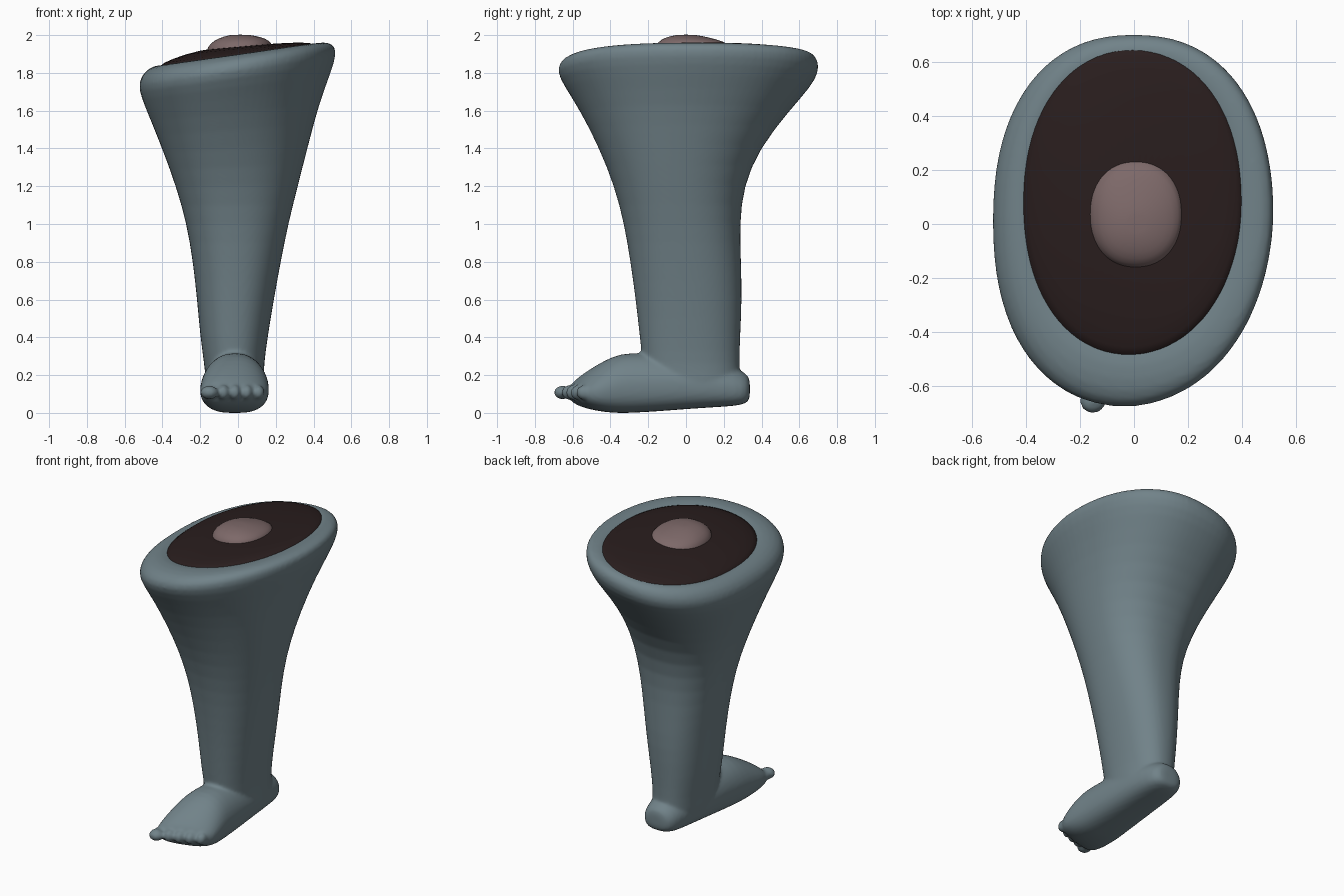
import bpy, bmesh, math
from mathutils import Matrix, Vector


def material(name, rgb):
    m = bpy.data.materials.new(name)
    m.diffuse_color = (*rgb, 1)
    return m


SKIN = material("grey blue skin", (0.165, 0.225, 0.25))
FLESH = material("dark flesh", (0.022, 0.0125, 0.0125))
BONE = material("dull pink bone", (0.205, 0.14, 0.14))


def finish(bm, name, mat, subdivide=True):
    bmesh.ops.recalc_face_normals(bm, faces=bm.faces)
    me = bpy.data.meshes.new(name)
    bm.to_mesh(me)
    bm.free()
    me.materials.append(mat)
    for p in me.polygons:
        p.use_smooth = True
    ob = bpy.data.objects.new(name, me)
    bpy.context.collection.objects.link(ob)
    if subdivide:
        ob.modifiers.new("smooth", 'SUBSURF').levels = 1
        ob.modifiers["smooth"].render_levels = 1
    return ob


def loft(name, mat, rings, place, power=2.0, low_power=None, n=40):
    """Skin rings of (station, a0, a1, b0, b1, ...) and close both ends."""
    bm = bmesh.new()
    loops = []
    for r in rings:
        s, a0, a1, b0, b1 = r[:5]
        loop = []
        for i in range(n):
            t = 2 * math.pi * i / n
            c, d = math.cos(t), math.sin(t)
            p = low_power if low_power and d < 0 else power
            c = math.copysign(abs(c) ** (2 / p), c)
            d = math.copysign(abs(d) ** (2 / p), d)
            a = (a0 + a1) / 2 + (a1 - a0) / 2 * c
            b = (b0 + b1) / 2 + (b1 - b0) / 2 * d
            loop.append(bm.verts.new(place(s, a, b, d, r)))
        loops.append(loop)
    for p, q in zip(loops, loops[1:]):
        for i in range(n):
            j = (i + 1) % n
            bm.faces.new((p[i], p[j], q[j], q[i]))
    for loop in (loops[0], loops[-1]):
        mid = bm.verts.new(sum((v.co for v in loop), Vector()) / n)
        for i in range(n):
            bm.faces.new((loop[i], loop[(i + 1) % n], mid))
    return finish(bm, name, mat)


def upright(s, a, b, d, r):
    # the last number of a ring is its sideways tilt; front right corner is fuller inward
    k = 1 - 0.35 * max(a, 0) * max(-b, 0)
    return (a * k, b * k, s + r[5] * a)


# Leg: z, x range, y range, tilt
leg = loft("leg", SKIN, [
    (0.10, -0.165, 0.135, -0.20, 0.28, 0),
    (0.18, -0.172, 0.138, -0.22, 0.288, 0),
    (0.25, -0.178, 0.137, -0.228, 0.282, 0),
    (0.40, -0.20, 0.157, -0.245, 0.287, 0),
    (0.60, -0.217, 0.19, -0.267, 0.297, 0),
    (0.80, -0.239, 0.227, -0.295, 0.292, 0),
    (1.00, -0.272, 0.267, -0.328, 0.285, 0),
    (1.20, -0.327, 0.32, -0.38, 0.305, 0.02),
    (1.40, -0.395, 0.375, -0.46, 0.39, 0.05),
    (1.60, -0.467, 0.432, -0.56, 0.545, 0.09),
    (1.74, -0.515, 0.495, -0.65, 0.67, 0.13),
    (1.82, -0.53, 0.525, -0.692, 0.71, 0.15),
    (1.878, -0.503, 0.513, -0.66, 0.695, 0.15),
    (1.90, -0.45, 0.455, -0.58, 0.66, 0.14),
    (1.90, -0.40, 0.39, -0.47, 0.61, 0.14),
    (1.86, -0.33, 0.33, -0.40, 0.50, 0.14),
], upright, power=2.3)

# Cut flesh on top
loft("cut_flesh", FLESH, [
    (1.84, -0.425, 0.415, -0.505, 0.66, 0.14),
    (1.895, -0.43, 0.42, -0.515, 0.675, 0.14),
    (1.918, -0.36, 0.35, -0.41, 0.59, 0.13),
    (1.94, -0.20, 0.20, -0.20, 0.35, 0.08),
], upright, power=2.15)

# Bone stump
loft("bone", BONE, [
    (1.86, -0.165, 0.18, -0.165, 0.24, 0.1),
    (1.93, -0.17, 0.184, -0.167, 0.247, 0.08),
    (1.963, -0.15, 0.168, -0.15, 0.21, 0.05),
    (1.988, -0.10, 0.12, -0.11, 0.12, 0.02),
    (2.002, -0.04, 0.06, -0.05, 0.05, 0),
], upright, power=2.2)


def footwise(s, a, b, d, r):
    # narrower towards the top, front edge slanted towards the big toe
    a = -0.02 + (a + 0.02) * (1 - 0.16 * max(d, 0))
    slant = 0.3 * min(max((-s - 0.35) / 0.2, 0), 1)
    return (a, s + slant * a, b)


# Foot: y, x range, z range
foot = loft("foot", SKIN, [
    (0.338, -0.06, 0.05, 0.08, 0.175),
    (0.325, -0.105, 0.09, 0.052, 0.205),
    (0.27, -0.135, 0.115, 0.037, 0.235),
    (0.15, -0.155, 0.132, 0.030, 0.28),
    (0.00, -0.168, 0.142, 0.020, 0.30),
    (-0.15, -0.179, 0.152, 0.008, 0.314),
    (-0.30, -0.192, 0.159, -0.001, 0.319),
    (-0.38, -0.199, 0.164, -0.001, 0.303),
    (-0.47, -0.202, 0.165, 0.010, 0.253),
    (-0.54, -0.197, 0.157, 0.031, 0.20),
    (-0.585, -0.168, 0.128, 0.06, 0.157),
], footwise, power=2.3, low_power=2.9)

# Toes: x, tip y, half width, half height
bm = bmesh.new()
for x, tip, w, h in [(-0.152, -0.699, 0.048, 0.036), (-0.078, -0.659, 0.034, 0.04),
                     (-0.018, -0.636, 0.033, 0.041), (0.046, -0.612, 0.033, 0.04),
                     (0.108, -0.582, 0.033, 0.039)]:
    for y, sx, sy, sz in [(tip + 0.045, w, 0.045, h), (tip + 0.10, w * 0.9, 0.09, h * 0.95)]:
        bmesh.ops.create_uvsphere(
            bm, u_segments=20, v_segments=14, radius=1,
            matrix=Matrix.Translation((x, y, 0.108)) @ Matrix.Diagonal((sx, sy, sz, 1)))
toes = finish(bm, "toes", SKIN, subdivide=False)

# Merge leg, foot and toes into one softly blended skin
bm = bmesh.new()
deps = bpy.context.evaluated_depsgraph_get()
for ob in (leg, foot, toes):
    bm.from_mesh(ob.evaluated_get(deps).to_mesh())
for ob in (leg, foot, toes):
    bpy.data.objects.remove(ob)
skin = finish(bm, "leg_and_foot", SKIN, subdivide=False)
fuse = skin.modifiers.new("fuse", 'REMESH')
fuse.mode, fuse.voxel_size, fuse.use_smooth_shade = 'VOXEL', 0.011, True
soften = skin.modifiers.new("soften", 'SMOOTH')
soften.factor, soften.iterations = 0.5, 5
